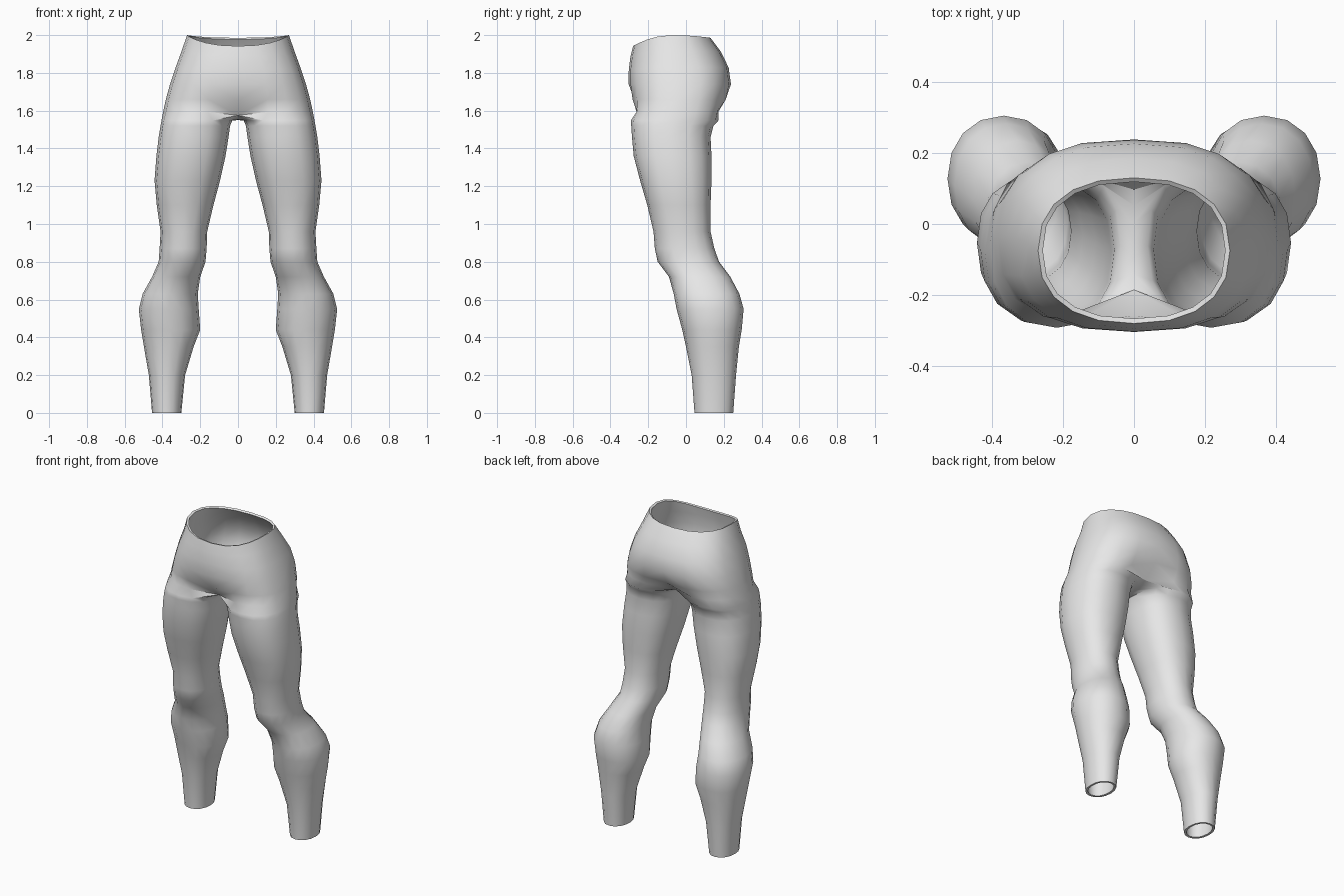
import bpy, bmesh
from math import sin, cos, radians, copysign

cube = bpy.data.objects.get("Cube")
if cube:
    bpy.data.objects.remove(cube, do_unlink=True)

SIDES = 16     # vertices round one leg
OUTER = 11     # of these, the ones that carry on up into the hips

# Leg rings: height, inner x, outer x, front y, back y
LEG = [
    (0, .30, .455, .045, .25), (.2, .28, .472, .03, .265),
    (.35, .235, .498, 0, .28), (.44, .20, .513, -.02, .295),
    (.55, .208, .525, -.05, .305), (.63, .213, .505, -.065, .283),
    (.72, .20, .455, -.09, .235), (.8, .172, .42, -.15, .175),
    (.87, .166, .415, -.165, .15), (.96, .163, .41, -.172, .13),
    (1.1, .13, .43, -.205, .13), (1.23, .095, .442, -.243, .135),
    (1.36, .066, .432, -.277, .135), (1.46, .05, .42, -.286, .13),
    (1.52, .042, .41, -.29, .145), (1.548, .03, .405, -.292, .172),
]

# Hip rings: height, half width, front y, back y, front dip, centre hollow
HIPS = [
    (1.6, .395, -.295, .205, 0, .10), (1.66, .382, -.3, .227, 0, .03),
    (1.74, .36, -.304, .238, 0, 0), (1.83, .33, -.303, .226, .012, 0),
    (1.92, .297, -.294, .185, .033, 0), (2, .27, -.28, .13, .058, 0),
]


def rounded(angle, power):
    """Point on a unit superellipse."""
    e = 2 / power
    c, s = cos(angle), sin(angle)
    return copysign(abs(c) ** e, c), copysign(abs(s) ** e, s)


def leg_ring(z, x_in, x_out, front, back):
    points = []
    for i in range(SIDES):
        u, v = rounded(radians(360 / SIDES * (i - 5)), 2.15 + .2 * (z > 1))
        points.append(((x_in + x_out) / 2 + u * (x_out - x_in) / 2,
                       (front + back) / 2 + v * (back - front) / 2, z))
    return points


def hip_arc(z, half, front, back, dip, hollow):
    """Half ring from the front centre, round the side, to the back centre."""
    points = []
    for i in range(OUTER):
        u, v = rounded(radians(18 * (i - 5)), 2.6 if z < 1.9 else 2.35)
        mid = (1, .25, 0)[min(i, OUTER - 1 - i, 2)]
        y = (front + back) / 2 + v * ((back - front) / 2 - hollow * mid)
        drop = (dip if v < 0 else dip * .25) * v * v + hollow * mid * .25
        points.append((u * half if 0 < i < OUTER - 1 else 0, y, z - drop))
    return points


def crotch_line(back, front):
    """Points on the centre plane that close the top of the leg."""
    count = SIDES - OUTER
    result = []
    for k in range(1, count + 1):
        t = k / (count + 1)
        result.append((0, back[1] + (front[1] - back[1]) * t,
                       back[2] - .1 * t * (1 - t)))
    return result


# Trousers: one leg and half of the hips as a shell open at waist and ankle
bm = bmesh.new()
rings = [leg_ring(*row) for row in LEG]
arcs = [hip_arc(*row) for row in HIPS]
rings.append(arcs[0] + crotch_line(arcs[0][-1], arcs[0][0]))
rings += arcs[1:]
rows = [[bm.verts.new(p) for p in ring] for ring in rings]
for low, high in zip(rows, rows[1:]):
    closed = len(high) == SIDES
    for i in range(SIDES if closed else OUTER - 1):
        j = (i + 1) % SIDES
        bm.faces.new((low[i], low[j], high[j], high[i]))

mesh = bpy.data.meshes.new("trousers")
bm.to_mesh(mesh)
bm.free()
trousers = bpy.data.objects.new("trousers", mesh)
bpy.context.collection.objects.link(trousers)

# Plain grey cloth
grey = bpy.data.materials.new("grey cloth")
grey.use_nodes = True
grey.diffuse_color = (.8, .8, .8, 1)
grey.node_tree.nodes["Principled BSDF"].inputs["Base Color"].default_value = (.8, .8, .8, 1)
mesh.materials.append(grey)

# Mirror the other leg, then give the cloth its thickness
mirror = trousers.modifiers.new("mirror", 'MIRROR')
mirror.use_clip = True
mirror.merge_threshold = .001
shell = trousers.modifiers.new("cloth thickness", 'SOLIDIFY')
shell.thickness = .014
shell.offset = -1

bpy.ops.object.select_all(action='DESELECT')
trousers.select_set(True)
bpy.context.view_layer.objects.active = trousers
for name in [m.name for m in trousers.modifiers]:
    bpy.ops.object.modifier_apply(modifier=name)
bpy.ops.object.shade_smooth_by_angle(angle=radians(55))
